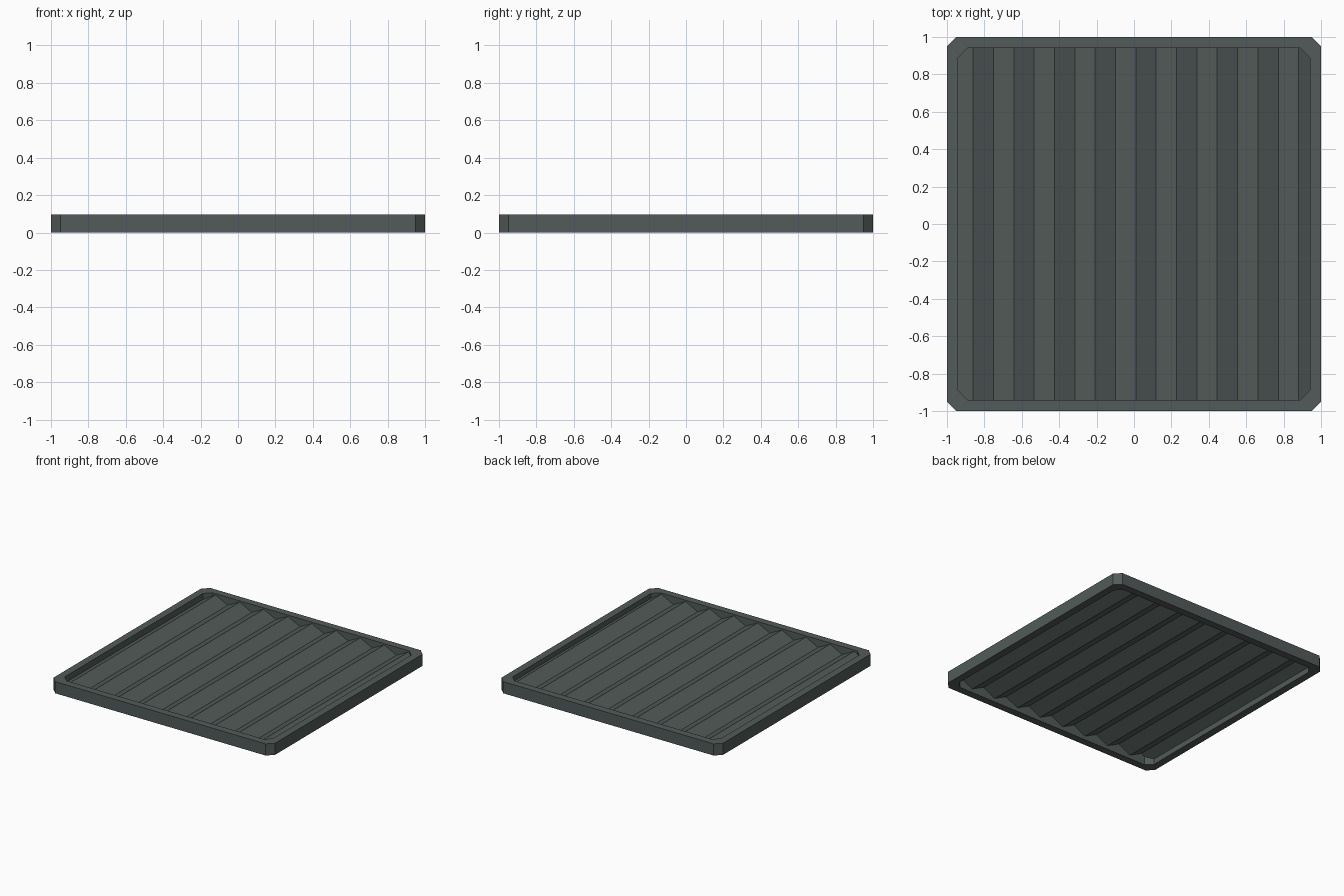
import bpy, bmesh

if "Cube" in bpy.data.objects:
    bpy.data.objects.remove(bpy.data.objects["Cube"])

mat = bpy.data.materials.new("dark_grey_green")
mat.diffuse_color = (0.085, 0.105, 0.1, 1)
mat.use_nodes = True
mat.node_tree.nodes["Principled BSDF"].inputs["Base Color"].default_value = mat.diffuse_color

def add_object(name, bm):
    bmesh.ops.recalc_face_normals(bm, faces=bm.faces)
    me = bpy.data.meshes.new(name)
    bm.to_mesh(me)
    bm.free()
    me.materials.append(mat)
    ob = bpy.data.objects.new(name, me)
    bpy.context.collection.objects.link(ob)

def octagon(bm, r, c, z):
    pts = [(r, r - c), (r - c, r), (c - r, r), (-r, r - c),
           (-r, c - r), (c - r, -r), (r - c, -r), (r, c - r)]
    return [bm.verts.new((x, y, z)) for x, y in pts]

# Frame: square ring with clipped corners
H = 0.095
bm = bmesh.new()
loops = [octagon(bm, 1.0, 0.05, 0), octagon(bm, 1.0, 0.05, H),
         octagon(bm, 0.94, 0.05, H), octagon(bm, 0.94, 0.05, 0)]
for k in range(4):
    a, b = loops[k], loops[(k + 1) % 4]
    for i in range(8):
        j = (i + 1) % 8
        bm.faces.new((a[i], a[j], b[j], b[i]))
add_object("frame", bm)

# Corrugated panel: zigzag ridges running front to back
LOW, HIGH, STEP, HALF = 0.03, 0.085, 0.10875, 0.94
slope = (HIGH - LOW) / STEP
profile = [(-HALF, HIGH - slope * 0.08)]
profile += [(-0.86 + i * STEP, LOW if i % 2 else HIGH) for i in range(17)]
profile += [(HALF, HIGH - slope * 0.06)]
bm = bmesh.new()
rows = [[bm.verts.new((x, y, z)) for x, z in profile] for y in (-HALF, HALF)]
for i in range(len(profile) - 1):
    bm.faces.new((rows[0][i], rows[0][i + 1], rows[1][i + 1], rows[1][i]))
add_object("corrugated_panel", bm)
